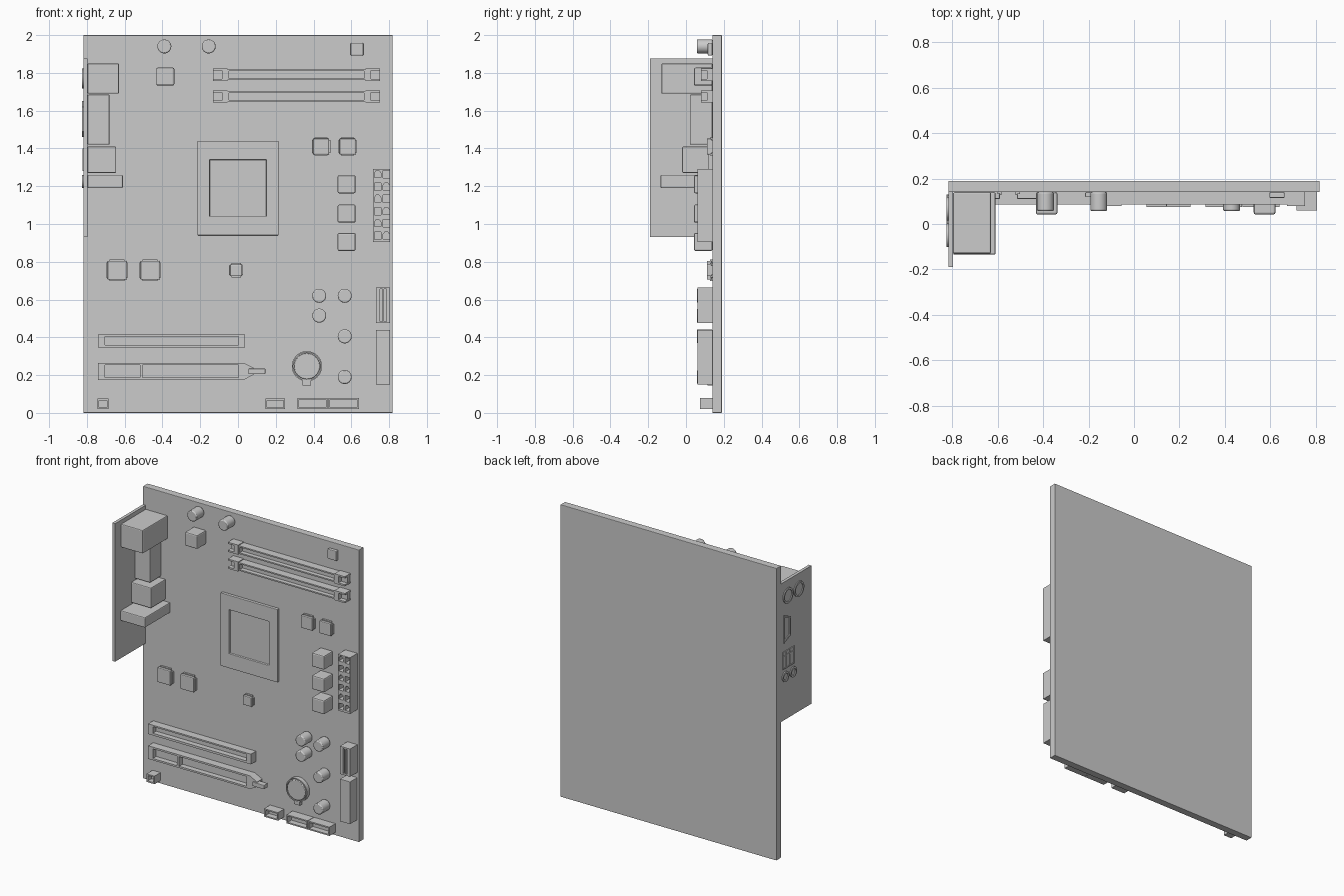
import bpy, bmesh, math

if "Cube" in bpy.data.objects:
    bpy.data.objects.remove(bpy.data.objects["Cube"])

FRONT = 0.14  # front surface of the board


def rect(u0, u1, v0, v1):
    return [(u0, v0), (u1, v0), (u1, v1), (u0, v1)]


def square(u, v, size):
    h = size / 2
    return rect(u - h, u + h, v - h, v + h)


def circle(u, v, r, n=32):
    return [(u + r * math.cos(2 * math.pi * i / n), v + r * math.sin(2 * math.pi * i / n)) for i in range(n)]


def add_prism(bm, pts, a, b, axis):
    def place(p, d):
        return (p[0], d, p[1]) if axis == 'y' else (d, p[0], p[1])
    lo = [bm.verts.new(place(p, a)) for p in pts]
    hi = [bm.verts.new(place(p, b)) for p in pts]
    bm.faces.new(lo)
    bm.faces.new(hi[::-1])
    for i in range(len(pts)):
        j = (i + 1) % len(pts)
        bm.faces.new((lo[i], lo[j], hi[j], hi[i]))


def make(name, outlines, a, b, axis):
    bm = bmesh.new()
    for pts in outlines:
        add_prism(bm, pts, a, b, axis)
    bmesh.ops.recalc_face_normals(bm, faces=bm.faces)
    me = bpy.data.meshes.new(name)
    bm.to_mesh(me)
    bm.free()
    ob = bpy.data.objects.new(name, me)
    bpy.context.collection.objects.link(ob)
    return ob


def part(name, pts, a, b=FRONT, axis='y', holes=(), floor=None, bevel=0, smooth=False):
    """Extruded outline; holes are pockets cut from the 'a' side down to 'floor'."""
    ob = make(name, [pts], a, b, axis)
    bpy.context.view_layer.objects.active = ob
    if holes:
        cutter = make(name + "_cutter", holes, a - 0.02, floor, axis)
        cutter.hide_render = True
        mod = ob.modifiers.new("pocket", 'BOOLEAN')
        mod.operation, mod.solver, mod.object = 'DIFFERENCE', 'EXACT', cutter
        bpy.ops.object.modifier_apply(modifier=mod.name)
        bpy.data.objects.remove(cutter)
    if bevel:
        mod = ob.modifiers.new("bevel", 'BEVEL')
        mod.width, mod.segments, mod.limit_method = bevel, 2, 'ANGLE'
        mod.angle_limit = math.radians(50)
    if smooth:
        bpy.ops.object.select_all(action='DESELECT')
        ob.select_set(True)
        bpy.ops.object.shade_smooth_by_angle(angle=math.radians(35))
    return ob


# Circuit board
part("circuit_board", rect(-0.818, 0.818, 0, 2), FRONT, 0.19, bevel=0.003)

# Rear port plate and the connector housings behind it
part("port_plate", rect(-0.19, FRONT, 0.93, 1.875), -0.818, -0.797, 'x')
for name, x1, z0, z1, y0 in [("round_port_housing", -0.63, 1.69, 1.85, -0.13),
                             ("display_port_housing", -0.68, 1.42, 1.685, 0.02),
                             ("stacked_port_housing", -0.645, 1.27, 1.41, -0.02),
                             ("audio_port_housing", -0.61, 1.19, 1.26, -0.135)]:
    part(name, rect(-0.797, x1, z0, z1), y0, bevel=0.006)

# Ports on the outside of the plate
for y in (0.068, -0.05):
    part("round_port", circle(y, 1.77, 0.052), -0.825, -0.815, 'x',
         [circle(y, 1.77, 0.04)], -0.819, smooth=True)
for y in (0.095, 0.01):
    part("audio_port", circle(y, 1.225, 0.035), -0.825, -0.815, 'x',
         [circle(y, 1.225, 0.022)], -0.819, smooth=True)
part("display_port", [(0.045, 1.49), (0.115, 1.46), (0.115, 1.65), (0.045, 1.62)], -0.825, -0.815, 'x',
     [[(0.055, 1.50), (0.105, 1.478), (0.105, 1.632), (0.055, 1.61)]], -0.819)
part("stacked_port", rect(0.0, 0.125, 1.28, 1.40), -0.823, -0.815, 'x',
     [rect(y, y + 0.03, z0, z1) for y in (0.008, 0.048, 0.088) for z0, z1 in ((1.288, 1.365), (1.372, 1.393))], -0.819)

# Processor socket with recessed centre
part("processor_socket", rect(-0.215, 0.215, 0.94, 1.44), 0.118, bevel=0.003,
     holes=[rect(-0.15, 0.15, 1.04, 1.34)], floor=0.132)

# Memory slots with forked end clips
for z in (1.79, 1.675):
    part("memory_slot", rect(-0.055, 0.675, z - 0.028, z + 0.028), 0.085,
         holes=[rect(-0.047, 0.667, z - 0.019, z + 0.019)], floor=0.115)
    for xc, s in ((-0.055, -1), (0.675, 1)):
        fork = [(0, -0.033), (0.078, -0.033), (0.078, -0.022), (0.03, -0.022),
                (0.03, 0.022), (0.078, 0.022), (0.078, 0.033), (0, 0.033)]
        part("memory_clip", [(xc + s * u, z + v) for u, v in fork], 0.08)
        part("memory_clip_base", rect(*sorted((xc + s * 0.02, xc + s * 0.076)), z - 0.024, z + 0.024), 0.11)

# Capacitors
for x, z in [(-0.39, 1.94), (-0.155, 1.94), (0.43, 0.62), (0.565, 0.62),
             (0.43, 0.515), (0.565, 0.405), (0.565, 0.19)]:
    part("capacitor", circle(x, z, 0.037), 0.057, bevel=0.006, smooth=True)

# Coils
for x, z in [(-0.385, 1.78), (0.575, 1.21), (0.575, 1.055), (0.575, 0.905)]:
    part("coil", square(x, z, 0.095), 0.042, bevel=0.008)

# Chips, each with a thin leg row on all sides
for x, z, size in [(0.44, 1.41, 0.085), (0.58, 1.41, 0.085), (-0.64, 0.755, 0.1),
                   (-0.465, 0.755, 0.1), (-0.01, 0.755, 0.063)]:
    part("chip", square(x, z, size), 0.11, 0.135, bevel=0.005)
    h = size / 2
    part("chip_legs_across", rect(x - h - 0.006, x + h + 0.006, z - h * 0.8, z + h * 0.8), 0.127)
    part("chip_legs_down", rect(x - h * 0.8, x + h * 0.8, z - h - 0.006, z + h + 0.006), 0.127)
part("small_chip", square(0.63, 1.925, 0.067), 0.115, bevel=0.005)

# Power connector: two columns of alternating square and chamfered sockets
pins = []
for row in range(6):
    z = 0.938 + row * 0.065
    for col, x in enumerate((0.739, 0.785)):
        h, c = 0.017, 0.010
        if (row + col) % 2:
            pins.append([(x - h, z - h), (x + h, z - h), (x + h, z + h - c),
                         (x + h - c, z + h + 0.003), (x - h + c, z + h + 0.003), (x - h, z + h - c)])
        else:
            pins.append(rect(x - h, x + h, z - 0.02, z + 0.02))
part("power_connector", rect(0.715, 0.806, 0.905, 1.29), 0.06, holes=pins, floor=0.12)

# Drive connectors along the right edge
part("drive_connector", rect(0.73, 0.806, 0.475, 0.665), 0.06,
     holes=[rect(0.752, 0.764, 0.485, 0.655), rect(0.773, 0.785, 0.485, 0.655)], floor=0.09)
part("wide_drive_connector", rect(0.73, 0.806, 0.15, 0.44), 0.06, bevel=0.002)

# Expansion slots
part("short_expansion_slot", rect(-0.74, 0.038, 0.345, 0.415), 0.085,
     holes=[rect(-0.705, 0.003, 0.36, 0.405)], floor=0.122)
part("long_expansion_slot", [(-0.74, 0.175), (0.03, 0.175), (0.085, 0.203), (0.085, 0.237),
                             (0.03, 0.265), (-0.74, 0.265)], 0.085,
     holes=[rect(-0.705, -0.52, 0.187, 0.253), rect(-0.505, 0.003, 0.187, 0.253)], floor=0.122)
part("slot_latch", rect(0.055, 0.145, 0.206, 0.234), 0.075, 0.115, bevel=0.003)

# Battery in its holder
part("battery_holder", circle(0.365, 0.247, 0.08, 48), 0.11, smooth=True,
     holes=[circle(0.365, 0.247, 0.073, 48)], floor=0.12)
part("battery", circle(0.365, 0.247, 0.069, 48), 0.108, 0.13, bevel=0.004, smooth=True)
part("battery_tab", rect(0.342, 0.387, 0.145, 0.18), 0.115)

# Pin headers along the bottom edge
for x0, x1, z1 in [(-0.745, -0.685, 0.075), (0.145, 0.25, 0.075), (0.315, 0.475, 0.08), (0.478, 0.64, 0.08)]:
    part("pin_header", rect(x0, x1, 0.02, z1), 0.075,
         holes=[rect(x0 + 0.009, x1 - 0.009, 0.029, z1 - 0.009)], floor=0.115)
